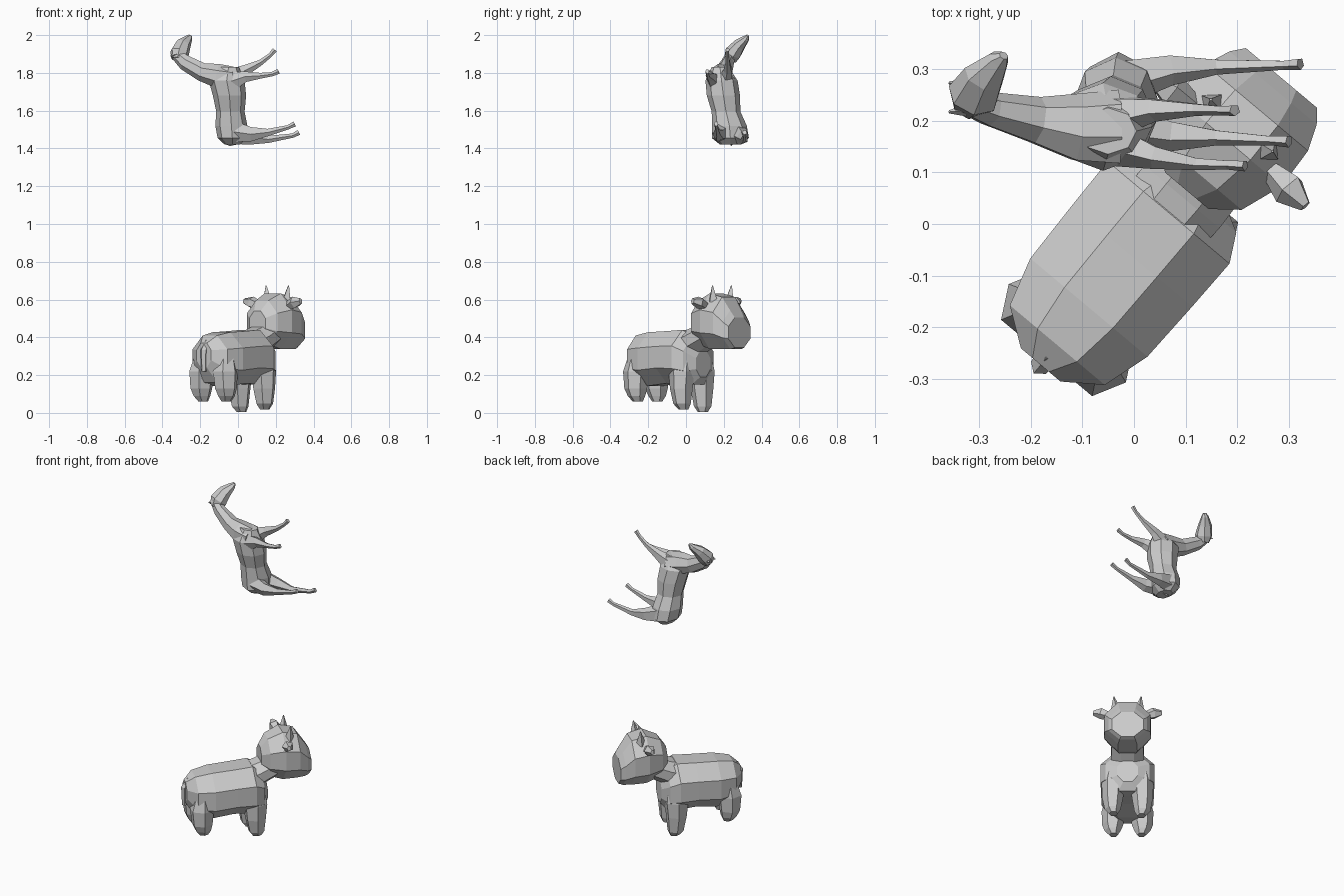
import bpy, bmesh, math
from mathutils import Vector

D = Vector((math.cos(math.radians(50)), math.sin(math.radians(50)), 0))  # cow heading
R = Vector((D.y, -D.x, 0))                                              # cow side


def cow(u, v, z):
    return D * u + R * (v + 0.037) + Vector((0, 0, z))


def loft(name, sections, ref, n=8, normal=None, turn=0.0):
    """Faceted tube: sections = (centre, radius sideways, radius towards ref)."""
    bm = bmesh.new()
    ref = Vector(ref)
    pts = [Vector(s[0]) for s in sections]
    rings = []
    for i, (_, a, b) in enumerate(sections):
        t = normal or (pts[min(i + 1, len(pts) - 1)] - pts[max(i - 1, 0)])
        t = Vector(t).normalized()
        side = t.cross(ref).normalized()
        up = side.cross(t).normalized()
        angles = [2 * math.pi * (k + turn) / n for k in range(n)]
        rings.append([bm.verts.new(pts[i] + side * a * math.cos(w) + up * b * math.sin(w))
                      for w in angles])
    for r0, r1 in zip(rings, rings[1:]):
        for k in range(n):
            bm.faces.new((r0[k], r0[(k + 1) % n], r1[(k + 1) % n], r1[k]))
    bm.faces.new(rings[0][::-1])
    bm.faces.new(rings[-1])
    bmesh.ops.recalc_face_normals(bm, faces=bm.faces)
    me = bpy.data.meshes.new(name)
    bm.to_mesh(me)
    bm.free()
    ob = bpy.data.objects.new(name, me)
    bpy.context.collection.objects.link(ob)
    return ob


def cow_loft(name, rows):
    f = 1 / math.cos(math.pi / 8)   # flats, not corners, reach the given size
    return loft(name, [(cow(u, 0, z), a * f, b * f) for u, z, a, b in rows], (0, 0, 1), 8, D, 0.5)


# Cow: body, neck and head as rings along the heading
cow_loft("cow_body", [(-.325, .305, .05, .065), (-.275, .285, .12, .125), (-.18, .285, .148, .142),
                      (-.05, .295, .152, .138), (.06, .295, .154, .145), (.115, .275, .125, .125),
                      (.15, .26, .06, .07)])
cow_loft("cow_neck", [(.00, .34, .09, .08), (.10, .375, .095, .075), (.20, .42, .09, .07)])
cow_loft("cow_head", [(.115, .475, .055, .065), (.155, .48, .105, .115), (.24, .485, .135, .147),
                      (.325, .475, .13, .138), (.375, .44, .11, .102), (.40, .425, .09, .08)])

# Cow: legs, ears and horns in mirrored pairs
for label, s in (("right", 1), ("left", -1)):
    for part, u, z in (("rear", -.245, .06), ("front", .07, .012 + .007 * s)):
        loft(f"cow_{part}_leg_{label}", [
            (cow(u + .01, .075 * s, .33), .045, .045), (cow(u, .082 * s, .22), .066, .072),
            (cow(u, .085 * s, .13), .06, .062),
            (cow(u + .005, .085 * s, z + .03), .045, .048),
            (cow(u + .01, .08 * s, z), .025, .028)], D, 6, (0, 0, -1))
    loft(f"cow_ear_{label}", [
        (cow(.25, .10 * s, .565), .02, .025), (cow(.245, .15 * s, .585), .035, .033),
        (cow(.24, .195 * s, .592), .012, .016)], (0, 0, 1), 5)
    loft(f"cow_horn_{label}", [
        (cow(.275, .066 * s, .59), .03, .03), (cow(.28, .078 * s, .675), .003, .003)], D, 4)

# Cow: tail
loft("cow_tail", [(cow(-.29, 0, .37), .025, .02), (cow(-.325, 0, .33), .022, .02),
                  (cow(-.325, 0, .22), .016, .014)], R, 5)

# Upper animal: trunk rises along z with its back towards -x
loft("horse_body", [
    ((-.03, .235, 1.42), .055, .04), ((-.03, .235, 1.455), .098, .078),
    ((-.035, .23, 1.52), .092, .085), ((-.04, .212, 1.595), .076, .075),
    ((-.045, .198, 1.68), .088, .088), ((-.06, .188, 1.76), .085, .095),
    ((-.05, .18, 1.83), .045, .055)], (-1, 0, 0), 8, (0, 0, 1))

# Upper animal: neck, head and ears
loft("horse_neck", [
    ((-.03, .185, 1.775), .075, .06), ((-.11, .185, 1.785), .068, .065),
    ((-.19, .20, 1.805), .047, .05), ((-.28, .222, 1.855), .034, .042),
    ((-.33, .24, 1.90), .026, .03)], (0, 0, 1), 7)
loft("horse_head", [
    ((-.32, .235, 1.87), .035, .035), ((-.31, .25, 1.905), .046, .052),
    ((-.29, .285, 1.95), .034, .042), ((-.262, .318, 1.982), .019, .022),
    ((-.252, .326, 1.997), .008, .01)], (-1, 0, 0), 7)
for s in (-1, 1):
    loft("horse_ear", [((-.325, .245 + .025 * s, 1.90), .014, .012),
                       ((-.358, .245 + .028 * s, 1.89), .003, .003)], (0, 1, 0), 4)

# Upper animal: legs reach towards +x
legs = {
    "horse_front_leg_upper": [(-.04, .21, 1.77), (.04, .222, 1.815), (.12, .222, 1.855), (.17, .22, 1.893), (.195, .22, 1.922)],
    "horse_front_leg_lower": [(-.04, .155, 1.75), (.04, .13, 1.78), (.12, .117, 1.785), (.18, .115, 1.793), (.215, .113, 1.808)],
    "horse_hind_leg_left": [(-.03, .275, 1.48), (.07, .30, 1.458), (.16, .305, 1.448), (.29, .308, 1.468), (.322, .31, 1.485)],
    "horse_hind_leg_right": [(-.03, .19, 1.49), (.07, .172, 1.475), (.16, .168, 1.485), (.265, .162, 1.512), (.30, .16, 1.53)],
}
for name, path in legs.items():
    radii = [.055, .03, .016, .012, .014] if "front" in name else [.06, .04, .02, .012, .015]
    loft(name, [(p, r * .8, r) for p, r in zip(path, radii)], (0, 0, 1), 5)

# Upper animal: short tail under the rump
loft("horse_tail", [((-.07, .24, 1.445), .02, .02), ((-.04, .24, 1.43), .018, .012),
                    ((.01, .24, 1.435), .01, .01)], (0, 1, 0), 4)
